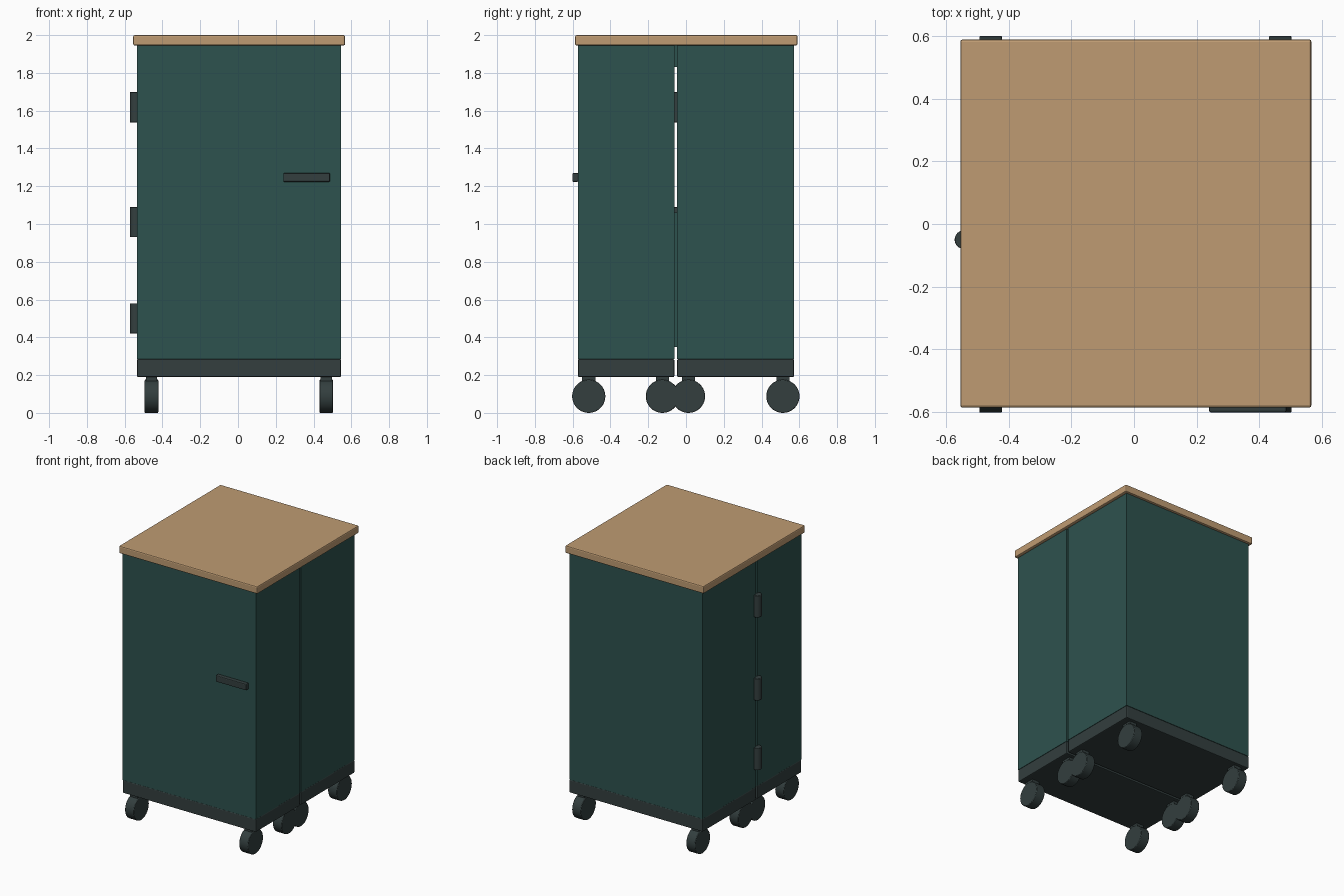
import bpy
import bmesh
import math

old = bpy.data.objects.get("Cube")
if old:
    bpy.data.objects.remove(old, do_unlink=True)


def material(name, rgb):
    m = bpy.data.materials.new(name)
    m.use_nodes = True
    m.diffuse_color = (*rgb, 1)
    m.node_tree.nodes["Principled BSDF"].inputs["Base Color"].default_value = (*rgb, 1)
    return m


TEAL = material("teal_paint", (0.027, 0.085, 0.077))
DARK = material("dark_metal", (0.033, 0.049, 0.049))
WOOD = material("light_wood", (0.52, 0.33, 0.17))


def add_bevel(ob, width, segments=2):
    mod = ob.modifiers.new("Bevel", "BEVEL")
    mod.width = width
    mod.segments = segments
    mod.limit_method = "ANGLE"


def box(name, x, y, z, mat, bevel=0.0, open_side=0):
    """Box from (min, max) ranges; open_side (+1/-1) makes a shell open along y."""
    bm = bmesh.new()
    bmesh.ops.create_cube(bm, size=1)
    for v in bm.verts:
        for i, (lo, hi) in enumerate((x, y, z)):
            v.co[i] = lo if v.co[i] < 0 else hi
    bm.normal_update()
    if open_side:
        faces = [f for f in bm.faces if f.normal.y * open_side > 0.5]
        bmesh.ops.delete(bm, geom=faces, context="FACES_ONLY")
    me = bpy.data.meshes.new(name)
    bm.to_mesh(me)
    bm.free()
    me.materials.append(mat)
    ob = bpy.data.objects.new(name, me)
    bpy.context.collection.objects.link(ob)
    if open_side:
        shell = ob.modifiers.new("Wall", "SOLIDIFY")
        shell.thickness = 0.03
        shell.offset = -1
    if bevel:
        add_bevel(ob, bevel)
    return ob


def cylinder(name, loc, radius, depth, mat, rotation=(0, 0, 0), bevel=0.0):
    bpy.ops.mesh.primitive_cylinder_add(vertices=40, radius=radius, depth=depth,
                                        location=loc, rotation=rotation)
    ob = bpy.context.object
    ob.name = name
    ob.data.materials.append(mat)
    bpy.ops.object.shade_smooth_by_angle(angle=math.radians(35))
    if bevel:
        add_bevel(ob, bevel)
    return ob


# Two cabinet halves, each an open shell on a dark plinth
SIDES = (-0.535, 0.545)
halves = {
    "front": ((-0.572, -0.062), 1, (-0.515, -0.125)),
    "back": ((-0.047, 0.572), -1, (0.013, 0.513)),
}
for half, (depth, opening, wheel_rows) in halves.items():
    box(half + "_cabinet", SIDES, depth, (0.285, 1.945), TEAL, open_side=opening)
    box(half + "_plinth", SIDES, depth, (0.19, 0.285), DARK, bevel=0.006)

    # Casters
    for side, x in (("right", -0.458), ("left", 0.467)):
        for row, y in zip(("front", "rear"), wheel_rows):
            label = f"{half}_{row}_{side}"
            cylinder(label + "_wheel", (x, y, 0.088), 0.088, 0.072, DARK,
                     rotation=(0, math.pi / 2, 0), bevel=0.004)
            box(label + "_caster_stem", (x - 0.03, x + 0.03),
                (y - 0.035, y + 0.035), (0.12, 0.195), DARK)

# Inner rail and shelf unit bridging the gap
box("inner_top_rail", (-0.5, 0.51), (-0.09, -0.02), (1.83, 1.945), TEAL)
box("inner_drawer_panel", (-0.5, 0.51), (-0.09, -0.02), (0.35, 1.06), TEAL)

# Wooden worktop
box("worktop", (-0.555, 0.567), (-0.587, 0.59), (1.945, 2.0), WOOD, bevel=0.008)

# Door handle
box("door_handle", (0.24, 0.487), (-0.602, -0.57), (1.223, 1.27), DARK, bevel=0.006)

# Hinges on the right side
for level, z in (("lower", 0.5), ("middle", 1.01), ("upper", 1.618)):
    cylinder(level + "_hinge", (-0.543, -0.05, z), 0.03, 0.16, DARK, bevel=0.003)
